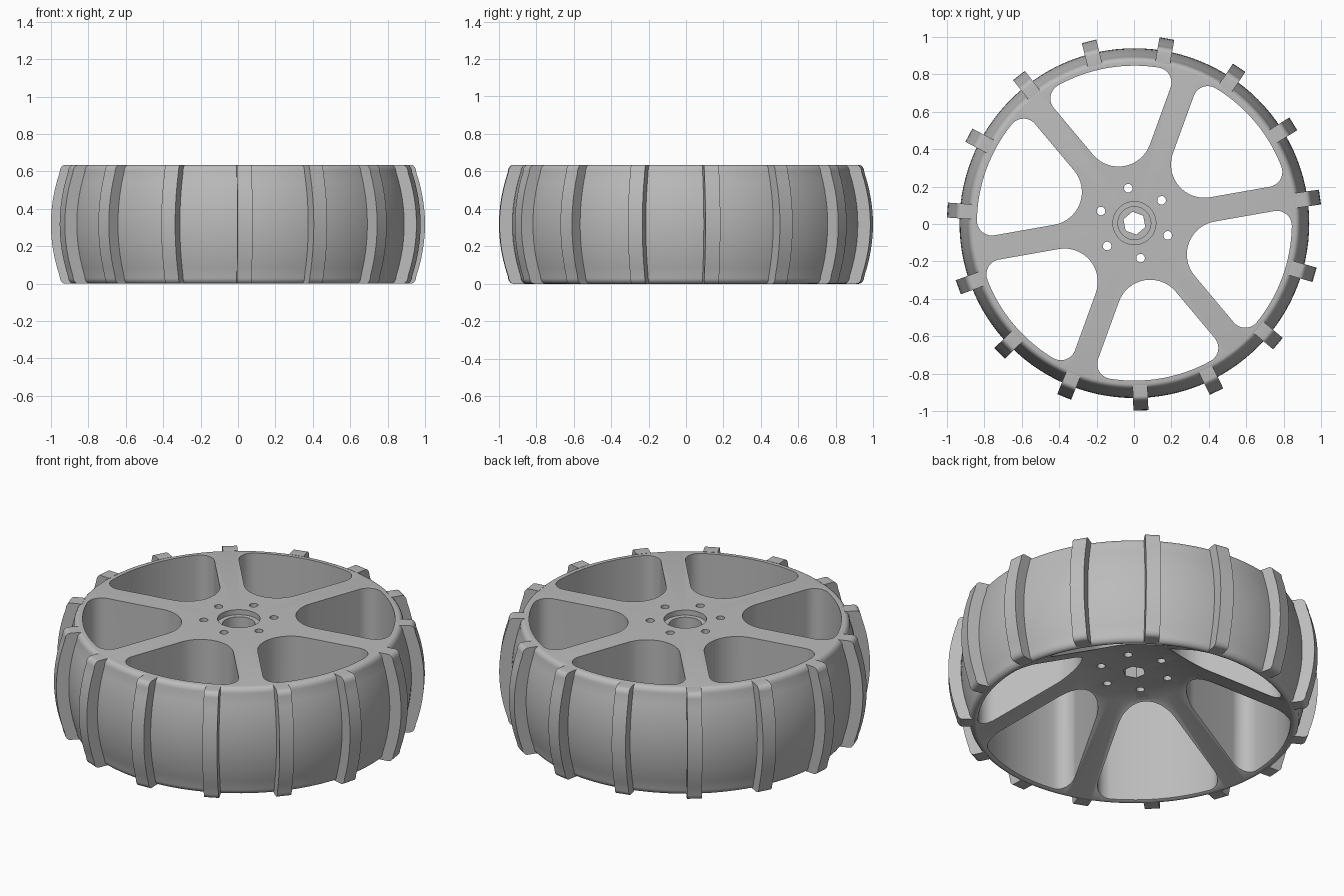
import bpy, bmesh, math
from mathutils import Matrix, Vector

if "Cube" in bpy.data.objects:
    bpy.data.objects.remove(bpy.data.objects["Cube"])

H = 0.635                          # wheel height
CENTRE = Vector((0.002, 0.0045, 0))
SPOKE_ANGLE, LUG_ANGLE = 10, 8     # degrees

grey = bpy.data.materials.new("wheel grey")
grey.use_nodes = True
grey.diffuse_color = (0.5, 0.5, 0.5, 1)
grey.node_tree.nodes["Principled BSDF"].inputs["Base Color"].default_value = grey.diffuse_color


def make_object(name, bm):
    bmesh.ops.recalc_face_normals(bm, faces=bm.faces)
    mesh = bpy.data.meshes.new(name)
    bm.to_mesh(mesh)
    bm.free()
    mesh.materials.append(grey)
    obj = bpy.data.objects.new(name, mesh)
    obj.location = CENTRE
    bpy.context.collection.objects.link(obj)
    return obj


def activate(obj):
    bpy.ops.object.select_all(action='DESELECT')
    obj.select_set(True)
    bpy.context.view_layer.objects.active = obj


def arc(cx, cy, r, a0, a1, n):
    """Points on an arc, angles in radians."""
    return [(cx + r * math.cos(a0 + (a1 - a0) * i / n),
             cy + r * math.sin(a0 + (a1 - a0) * i / n)) for i in range(n + 1)]


def circle(r, n, cx=0, cy=0, turn=0):
    return arc(cx, cy, r, turn, turn + math.tau, n)[:-1]


def rotated(points, degrees):
    m = Matrix.Rotation(math.radians(degrees), 2)
    return [tuple(m @ Vector(p)) for p in points]


def crowned(mid, edge, fillet_r=0.03, fillet_z=0.04, n=6):
    """Bulged outer side, bottom to top, with rounded shoulders, as (r, z)."""
    half = H / 2
    top = half - fillet_z
    upper = [(mid - (mid - edge) * (i / n) ** 2, top * i / n) for i in range(n + 1)]
    for i in range(1, n + 1):
        a = math.pi / 2 * i / n
        upper.append((edge - fillet_r * (1 - math.cos(a)), top + fillet_z * math.sin(a)))
    lower = [(r, -z) for r, z in reversed(upper[1:])]
    return [(r, z + half) for r, z in lower + upper]


def prism(bm, outline, z0, z1):
    face = bm.faces.new([bm.verts.new((x, y, z0)) for x, y in outline])
    out = bmesh.ops.extrude_face_region(bm, geom=[face])["geom"]
    bmesh.ops.translate(bm, vec=(0, 0, z1 - z0),
                        verts=[v for v in out if isinstance(v, bmesh.types.BMVert)])


def cut(target, outlines, z0, z1):
    """Cut straight holes of the given outlines into the target."""
    bm = bmesh.new()
    for outline in outlines:
        prism(bm, outline, z0, z1)
    cutter = make_object("cutter", bm)
    cutter.hide_render = True
    mod = target.modifiers.new("cut", 'BOOLEAN')
    mod.operation, mod.solver, mod.object = 'DIFFERENCE', 'EXACT', cutter
    activate(target)
    bpy.ops.object.modifier_apply(modifier=mod.name)
    bpy.data.objects.remove(cutter)


def pocket_outline(w=0.066, tip=0.178, corner=0.08, outer=0.842):
    """Rounded opening between two spokes, pointing along +x."""
    b = math.pi / 6 - math.asin((w + corner) / (outer - corner))
    d, t = outer - corner, math.radians(120)
    pts = arc(0, 0, outer, -b, b, 16)
    pts += arc(d * math.cos(b), d * math.sin(b), corner, b, t, 10)[1:]
    pts += arc(2 * (w + tip), 0, tip, t, 2 * t, 16)
    pts += arc(d * math.cos(b), -d * math.sin(b), corner, 2 * t, math.tau - b, 10)[:-1]
    return pts


# Wheel body: turned solid, dished from below
bm = bmesh.new()
profile = [(0, 0.315), (0.3, 0.315), (0.855, 0)] + crowned(0.935, 0.89) + [(0, H)]
verts = [bm.verts.new((r, 0, z)) for r, z in profile]
edges = [bm.edges.new(pair) for pair in zip(verts, verts[1:])]
bmesh.ops.spin(bm, geom=verts + edges, axis=(0, 0, 1), cent=(0, 0, 0),
               angle=math.tau, steps=120, use_merge=True)
bmesh.ops.remove_doubles(bm, verts=bm.verts, dist=0.0001)
body = make_object("wheel_body", bm)

# Openings between spokes, and bolt holes on the same bisectors
openings = []
for k in range(6):
    angle = SPOKE_ANGLE + 30 + 60 * k
    openings.append(rotated(pocket_outline(), angle))
    openings.append(rotated(circle(0.023, 20, cx=0.19), angle))
cut(body, openings, -0.1, 1)

# Hub: shallow recess, bore, hexagonal axle hole
cut(body, [circle(0.115, 48)], H - 0.03, 1)
cut(body, [circle(0.088, 48)], 0.4, 1)
cut(body, [circle(0.062, 6, turn=math.radians(SPOKE_ANGLE + 30))], -0.1, 1)
activate(body)
bpy.ops.object.shade_smooth_by_angle(angle=math.radians(30))

# Tread lugs: crowned bars around the outside
bm = bmesh.new()
lug_profile = [(0.866, 0)] + crowned(1.002, 0.955) + [(0.866, H)]
face = bm.faces.new([bm.verts.new((r, -0.04, z)) for r, z in lug_profile])
out = bmesh.ops.extrude_face_region(bm, geom=[face])["geom"]
bmesh.ops.translate(bm, vec=(0, 0.08, 0),
                    verts=[v for v in out if isinstance(v, bmesh.types.BMVert)])
lug = make_object("tread_lug", bm)
activate(lug)
bpy.ops.object.shade_smooth_by_angle(angle=math.radians(30))
for k in range(15):
    part = lug if k == 0 else lug.copy()
    if k:
        bpy.context.collection.objects.link(part)
    part.rotation_euler.z = math.radians(LUG_ANGLE + 24 * k)
